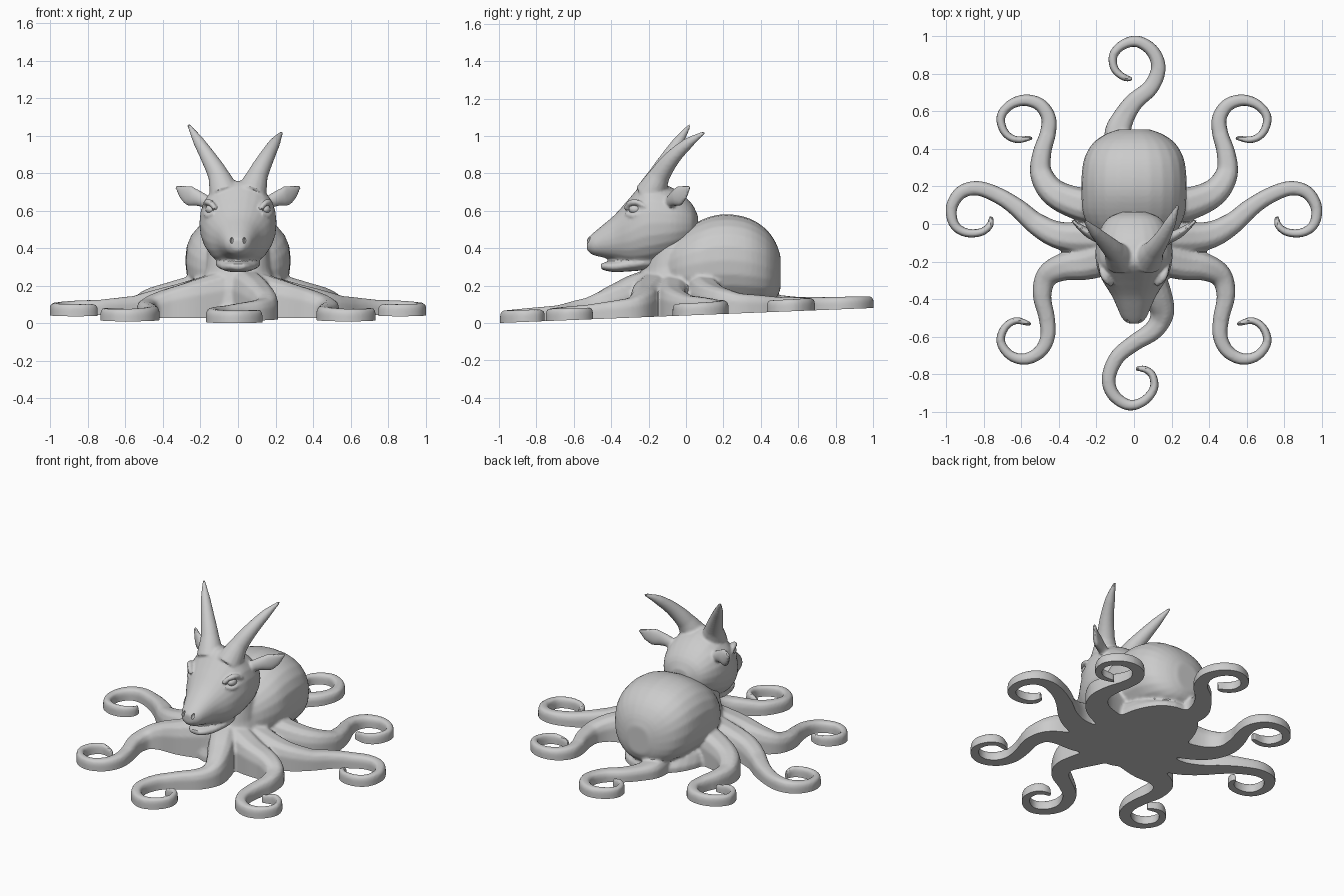
import bpy, bmesh, math
from mathutils import Vector

if "Cube" in bpy.data.objects:
    bpy.data.objects.remove(bpy.data.objects["Cube"])


def interp(table, u):
    for (a, va), (b, vb) in zip(table, table[1:]):
        if u <= b:
            return va + (vb - va) * (u - a) / (b - a)
    return table[-1][1]


def smooth_path(pts, n=6):
    """Catmull-Rom resampling of a short list of points."""
    p = [Vector(q) for q in pts]
    p = [2 * p[0] - p[1]] + p + [2 * p[-1] - p[-2]]
    out = []
    for i in range(1, len(p) - 2):
        a, b, c, d = p[i - 1:i + 3]
        for k in range(n):
            t = k / n
            out.append(0.5 * (2 * b + (c - a) * t + (2 * a - 5 * b + 4 * c - d) * t * t
                              + (3 * b - a - 3 * c + d) * t ** 3))
    return out + [p[-2]]


def loft(name, rings):
    """Skin closed rings of points into one capped solid."""
    bm = bmesh.new()
    rows = [[bm.verts.new(v) for v in r] for r in rings]
    n = len(rows[0])
    for r, s in zip(rows, rows[1:]):
        for i in range(n):
            bm.faces.new((r[i], r[(i + 1) % n], s[(i + 1) % n], s[i]))
    bm.faces.new(rows[0])
    bm.faces.new(rows[-1])
    bmesh.ops.recalc_face_normals(bm, faces=bm.faces)
    me = bpy.data.meshes.new(name)
    bm.to_mesh(me)
    bm.free()
    ob = bpy.data.objects.new(name, me)
    bpy.context.collection.objects.link(ob)
    return ob


def oval(e=2.0, n=24):
    f = lambda v: math.copysign(abs(v) ** (2 / e), v)
    return [(f(math.cos(2 * math.pi * i / n)), f(math.sin(2 * math.pi * i / n))) for i in range(n)]


def loft_y(name, table, e=2.3):
    """Rows of (y, half width, low z, high z), rounded lengthwise by resampling."""
    rows = smooth_path([Vector(r) for r in table], 3)
    return loft(name, [[(a * w, y, (lo + hi) / 2 + b * (hi - lo) / 2) for a, b in oval(e)]
                       for y, w, lo, hi in rows])


def sweep(name, pts, widths, heights, profile, n=6):
    path = smooth_path(pts, n)
    rings = []
    for i, p in enumerate(path):
        t = (path[min(i + 1, len(path) - 1)] - path[max(i - 1, 0)]).normalized()
        side = t.cross(Vector((0, 0, 1))).normalized()
        up = side.cross(t)
        u = i / (len(path) - 1)
        w, h = interp(widths, u), interp(heights, u)
        rings.append([p + side * a * w + up * b * h for a, b in profile])
    return loft(name, rings)


def ball(name, loc, scale):
    bpy.ops.mesh.primitive_uv_sphere_add(segments=20, ring_count=12, location=loc)
    ob = bpy.context.object
    ob.name = name
    ob.scale = scale
    return ob


def fuse(name, parts, voxel, passes, cutters=()):
    """Melt overlapping parts into one skin, then cut."""
    bpy.ops.object.select_all(action='DESELECT')
    for p in parts:
        p.select_set(True)
    ob = parts[0]
    bpy.context.view_layer.objects.active = ob
    bpy.ops.object.join()
    ob.name = name
    m = ob.modifiers.new("skin", 'REMESH')
    m.mode, m.voxel_size = 'VOXEL', voxel
    m = ob.modifiers.new("soften", 'SMOOTH')
    m.factor, m.iterations = 0.5, passes
    for c in cutters:
        c.hide_render = True
        m = ob.modifiers.new("cut", 'BOOLEAN')
        m.operation, m.object = 'DIFFERENCE', c
    for m in list(ob.modifiers):
        bpy.ops.object.modifier_apply(modifier=m.name)
    for c in cutters:
        bpy.data.objects.remove(c)
    bpy.ops.object.shade_smooth_by_angle(angle=math.radians(35))
    return ob


ground = lambda y: 0.04 + 0.04 * y   # the flat underside tilts slightly

# Tentacles: arms ending in curls; they reach below the underside and are trimmed flat
arm_profile = [(-1, -.5), (-1, .6), (-.8, .88), (-.4, 1), (.4, 1), (.8, .88), (1, .6), (1, -.5)]
arm_w = [(0, .10), (.15, .073), (.25, .055), (.35, .044), (.55, .034), (.7, .025), (.95, .017), (1, .010)]
arm_h = [(0, .26), (.12, .18), (.25, .11), (.4, .08), (.6, .067), (.92, .064), (1, .05)]


def tentacle(name, pts, k=1.0, flip=1):
    h = [(u, .063 + (v - .063) * k if v > .063 else v) for u, v in arm_h]
    return sweep(name, [(flip * x, y, ground(y)) for x, y in pts], arm_w, h, arm_profile)


front_arm = [(0, -.1), (.08, -.28), (.13, -.39), (.15, -.48), (.105, -.565), (0, -.635), (-.09, -.71),
             (-.135, -.82), (-.11, -.91), (-.03, -.965), (.05, -.945), (.105, -.88), (.1, -.81),
             (.06, -.775), (.01, -.77)]
back_arm = [(0, .25), (-.06, .38), (-.085, .48), (-.06, .56), (0, .65), (.09, .73), (.13, .83),
            (.1, .92), (.02, .973), (-.06, .955), (-.11, .9), (-.105, .83), (-.06, .785), (-.01, .77)]
pairs = {
    "front_side": [(.1, -.16), (.25, -.21), (.38, -.23), (.465, -.28), (.49, -.38), (.465, -.5),
                   (.46, -.6), (.5, -.68), (.58, -.72), (.66, -.7), (.71, -.63), (.69, -.555),
                   (.63, -.515), (.55, -.535)],
    "middle": [(.08, -.05), (.25, -.07), (.4, -.06), (.52, 0), (.62, .085), (.72, .15), (.83, .19),
               (.92, .17), (.972, .09), (.96, 0), (.9, -.045), (.82, -.045), (.77, -.01), (.76, .04)],
    "back_side": [(.13, .08), (.3, .11), (.43, .17), (.495, .27), (.49, .38), (.46, .48), (.455, .565),
                  (.5, .635), (.58, .66), (.66, .635), (.71, .57), (.69, .49), (.63, .45), (.54, .46)],
}
parts = [tentacle("front_tentacle", front_arm, 1.1), tentacle("back_tentacle", back_arm, .3)]
for name, pts in pairs.items():
    for s in (1, -1):
        parts.append(tentacle(name + "_tentacle", pts, .9, s))

# Hub and neck: a skirt narrowing up to the head
hub = [(-.02, .09, .265, .38), (.07, .09, .265, .38), (.12, .07, .25, .34), (.2, -.02, .215, .24),
       (.3, -.06, .175, .17), (.42, -.07, .16, .13), (.55, -.08, .13, .10)]
parts.append(loft("hub", [[(a * rx, cy + b * ry, z + .04 * (cy + b * ry)) for a, b in oval(2.2, 32)]
                          for z, cy, rx, ry in hub]))

# Round body sack
parts.append(loft_y("body", [(-.12, .14, .15, .40), (-.05, .22, .12, .47), (.05, .27, .10, .535),
                             (.15, .28, .09, .575), (.25, .28, .09, .58), (.35, .265, .09, .555),
                             (.43, .22, .10, .50), (.48, .15, .13, .43), (.505, .08, .18, .36)]))
bpy.ops.mesh.primitive_cube_add(location=(0, 0, .04 - .5), rotation=(math.atan(.04), 0, 0))
trim = bpy.context.object
trim.name = "underside_cutter"
trim.scale = (1.5, 1.5, .5)
fuse("body_with_tentacles", parts, 0.010, 3, [trim])

# Head: skull and lower jaw
parts = [
    loft_y("skull", [(.065, .06, .47, .57), (.03, .14, .42, .64), (-.05, .19, .36, .71),
                     (-.14, .205, .32, .75), (-.22, .20, .30, .755), (-.3, .17, .305, .67),
                     (-.38, .12, .335, .58), (-.45, .088, .352, .52), (-.5, .065, .365, .478),
                     (-.53, .035, .39, .45)], 2.15),
    loft_y("jaw", [(-.18, .11, .29, .37), (-.25, .12, .28, .36), (-.32, .105, .275, .345),
                   (-.38, .085, .272, .332), (-.43, .06, .28, .325), (-.455, .035, .29, .318)]),
]

# Horns sweep back and outward, slightly different left to right
horn_r = [(0, .085), (.25, .056), (.5, .043), (.75, .03), (1, .008)]
for name, pts in {
    "right_horn": [(.07, -.19, .69), (.105, -.14, .79), (.15, -.075, .88), (.195, .01, .96), (.235, .10, 1.02)],
    "left_horn": [(-.07, -.19, .69), (-.105, -.145, .79), (-.155, -.095, .88), (-.21, -.04, .97), (-.265, .02, 1.06)],
}.items():
    parts.append(sweep(name, pts, horn_r, horn_r, oval(2, 16)))

cutters = []
for s in (1, -1):
    # Leaf-shaped ears
    parts.append(sweep("ear", [(s * .15, -.09, .64), (s * .21, -.065, .665), (s * .27, -.03, .685),
                               (s * .33, .02, .73)],
                       [(0, .03), (.5, .026), (1, .008)],
                       [(0, .03), (.35, .042), (.6, .055), (.8, .04), (1, .008)], oval(2, 16)))
    # Brow and lower eyelid ridges
    parts.append(sweep("brow", [(s * .12, -.325, .61), (s * .145, -.30, .64), (s * .168, -.26, .645),
                                (s * .182, -.215, .62)],
                       [(0, .012), (.5, .02), (1, .01)], [(0, .012), (.5, .018), (1, .01)], oval(2, 12)))
    parts.append(sweep("eyelid", [(s * .13, -.32, .585), (s * .163, -.285, .575), (s * .183, -.225, .59)],
                       [(0, .009), (.5, .013), (1, .009)], [(0, .009), (.5, .013), (1, .009)], oval(2, 12)))
    # Eyeballs
    ball(("right" if s > 0 else "left") + "_eye", (s * .145, -.27, .608), (.028, .036, .026))
    bpy.ops.object.shade_smooth()
    # Nostril hollows
    cutters.append(ball("nostril_cutter", (s * .034, -.53, .445), (.009, .026, .02)))
fuse("head", parts, 0.009, 3, cutters)
